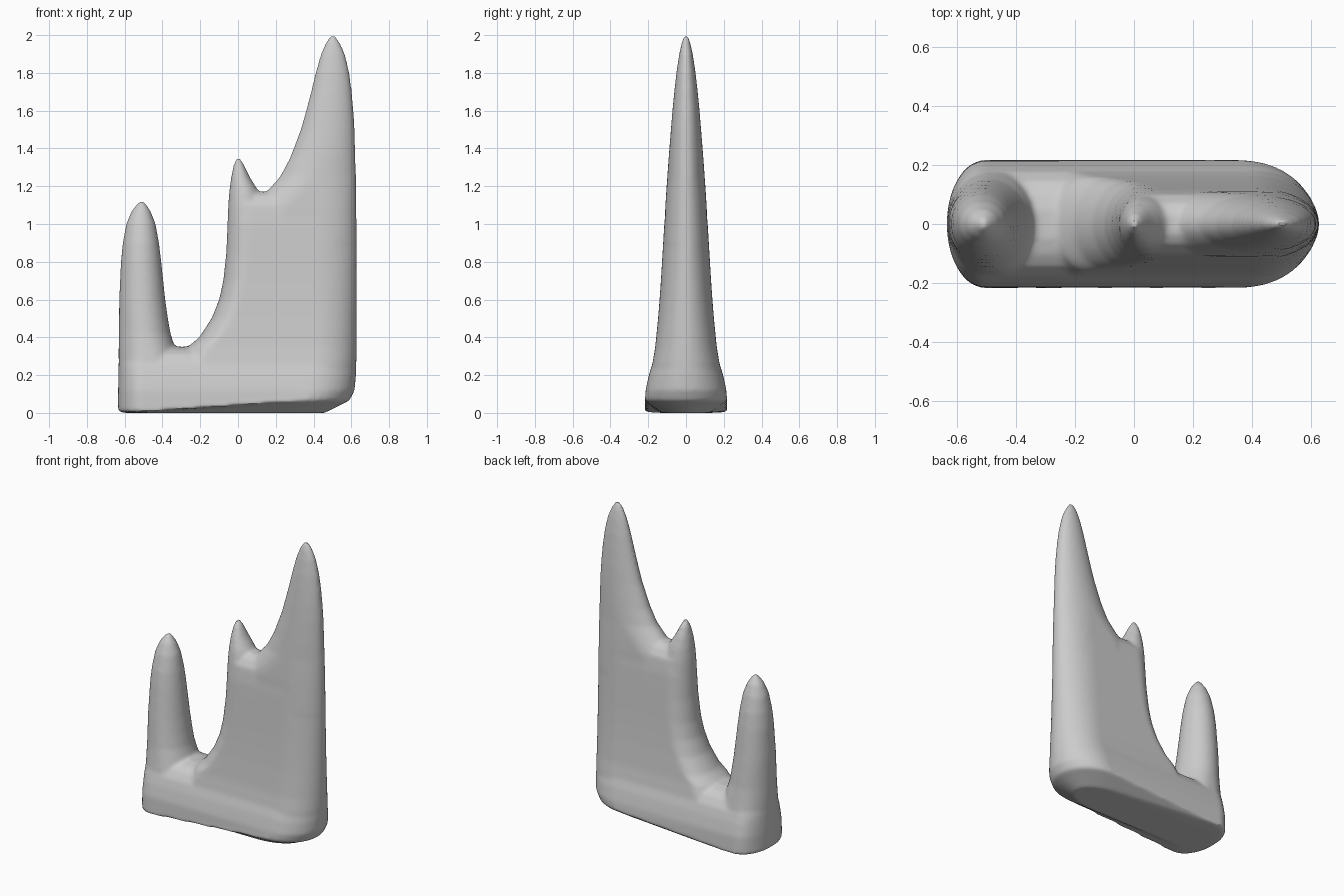
import bpy, bmesh, math

N = 48


def ring_points(xl, xr, w, al, ar):
    """Closed rounded outline with straight flanks and elliptical ends."""
    half = (xr - xl) / 2
    al, ar = min(al, half), min(ar, half)
    pts = []
    for i in range(N):
        t = 2 * math.pi * (i + 0.5) / N
        c, s = math.cos(t), math.sin(t)
        x = xr - ar + ar * c if c > 0 else xl + al + al * c
        pts.append((x, w * s))
    return pts


def loft(bm, levels, al, ar, rim=None):
    """Stack outlines (z, left, right, half depth) into a closed solid."""
    rings = []
    for k, (z, xl, xr, w) in enumerate(levels):
        ring = []
        for x, y in ring_points(xl, xr, w, al, ar):
            h = z + (rim(x) if rim and k == 1 else 0)
            ring.append(bm.verts.new((x, y, h)))
        rings.append(ring)
    for a, b in zip(rings, rings[1:]):
        for i in range(N):
            j = (i + 1) % N
            bm.faces.new((a[i], a[j], b[j], b[i]))
    for ring, sgn in ((rings[0], -1), (rings[-1], 1)):
        bm.faces.new(ring if sgn > 0 else ring[::-1])


def rim_height(x):
    t = min(max((x + 0.5) / 0.65, 0), 1)
    return 0.06 * t * t * (3 - 2 * t)


bm = bmesh.new()

# Base with a convex underside and a rim that rises to the right
loft(bm, [(0.0, -0.59, 0.46, 0.13), (0.005, -0.635, 0.59, 0.218),
          (0.12, -0.635, 0.618, 0.214), (0.2, -0.633, 0.625, 0.197),
          (0.26, -0.632, 0.626, 0.178), (0.31, -0.60, 0.60, 0.145),
          (0.335, -0.57, 0.57, 0.105), (0.35, -0.54, 0.54, 0.05)], 0.13, 0.24, rim_height)

# Main wall
loft(bm, [(0.12, -0.33, 0.61, 0.20), (0.26, -0.31, 0.627, 0.178), (0.35, -0.265, 0.628, 0.163),
          (0.4, -0.205, 0.628, 0.158), (0.5, -0.14, 0.628, 0.148),
          (0.6, -0.10, 0.628, 0.14), (0.7, -0.078, 0.628, 0.133),
          (0.85, -0.062, 0.628, 0.124), (1.0, -0.056, 0.628, 0.115),
          (1.1, -0.052, 0.627, 0.102), (1.15, -0.045, 0.60, 0.07),
          (1.17, -0.03, 0.55, 0.035)], 0.12, 0.22)

# Tall right peak
loft(bm, [(0.9, 0.0, 0.628, 0.119), (1.1, 0.08, 0.627, 0.109), (1.18, 0.16, 0.626, 0.104),
          (1.25, 0.222, 0.625, 0.099), (1.35, 0.275, 0.622, 0.092),
          (1.5, 0.332, 0.618, 0.08), (1.6, 0.36, 0.612, 0.072),
          (1.7, 0.386, 0.603, 0.062), (1.8, 0.41, 0.59, 0.051),
          (1.9, 0.438, 0.567, 0.036), (1.96, 0.463, 0.54, 0.023),
          (2.0, 0.49, 0.515, 0.009)], 0.2, 0.2)

# Small middle spike
loft(bm, [(1.0, -0.056, 0.15, 0.108), (1.1, -0.052, 0.135, 0.098), (1.18, -0.046, 0.105, 0.082),
          (1.25, -0.036, 0.062, 0.06), (1.31, -0.024, 0.034, 0.036),
          (1.352, -0.008, 0.01, 0.01)], 0.12, 0.12)

# Left spire
loft(bm, [(0.12, -0.632, -0.30, 0.20), (0.26, -0.632, -0.315, 0.176),
          (0.35, -0.632, -0.335, 0.162), (0.42, -0.631, -0.357, 0.152),
          (0.5, -0.63, -0.371, 0.144), (0.6, -0.629, -0.385, 0.134),
          (0.8, -0.62, -0.406, 0.113), (0.9, -0.61, -0.418, 0.099),
          (1.0, -0.592, -0.436, 0.076), (1.07, -0.563, -0.463, 0.049),
          (1.118, -0.525, -0.495, 0.015)], 0.14, 0.14)

bmesh.ops.recalc_face_normals(bm, faces=bm.faces)
mesh = bpy.data.meshes.new("spired_block")
bm.to_mesh(mesh)
bm.free()
obj = bpy.data.objects.new("spired_block", mesh)
bpy.context.collection.objects.link(obj)

# Fuse the parts into one skin and soften the joins
rm = obj.modifiers.new("fuse", 'REMESH')
rm.mode = 'VOXEL'
rm.voxel_size = 0.012
rm.use_smooth_shade = True
sm = obj.modifiers.new("soften", 'SMOOTH')
sm.factor = 0.5
sm.iterations = 6

bpy.context.view_layer.objects.active = obj
obj.select_set(True)
for name in ("fuse", "soften"):
    bpy.ops.object.modifier_apply(modifier=name)
bpy.ops.object.shade_smooth_by_angle(angle=math.radians(40))
